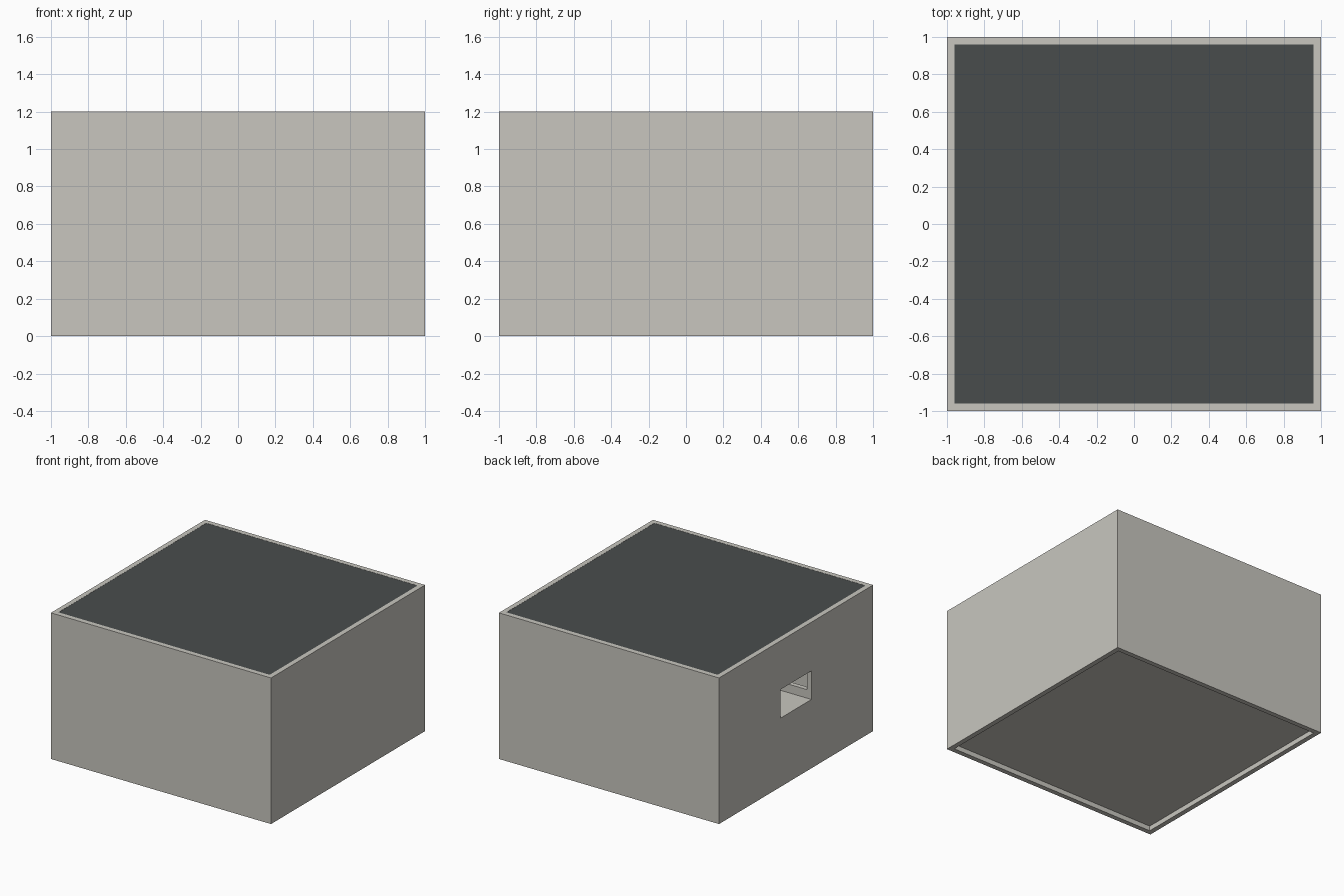
import bpy
import bmesh
from mathutils import Matrix

if "Cube" in bpy.data.objects:
    bpy.data.objects.remove(bpy.data.objects["Cube"])


def material(name, rgb):
    m = bpy.data.materials.new(name)
    m.diffuse_color = (*rgb, 1)
    m.use_nodes = True
    m.node_tree.nodes["Principled BSDF"].inputs["Base Color"].default_value = m.diffuse_color
    return m


STONE = material("pale_stone", (0.58, 0.565, 0.52))
DARK = material("dark_slate", (0.066, 0.073, 0.073))


def part(name, boxes, mat):
    """One object from boxes given as (x0, x1, y0, y1, z0, z1)."""
    bm = bmesh.new()
    for x0, x1, y0, y1, z0, z1 in boxes:
        centre = Matrix.Translation(((x0 + x1) / 2, (y0 + y1) / 2, (z0 + z1) / 2))
        size = Matrix.Diagonal((x1 - x0, y1 - y0, z1 - z0, 1))
        bmesh.ops.create_cube(bm, size=1, matrix=centre @ size)
    mesh = bpy.data.meshes.new(name)
    bm.to_mesh(mesh)
    bm.free()
    mesh.materials.append(mat)
    obj = bpy.data.objects.new(name, mesh)
    bpy.context.collection.objects.link(obj)
    return obj


T = 0.04            # wall thickness
IN = 1 - T          # inner wall position
H = 1.2             # height
W = 0.2             # half width of the opening and channels
Z0, Z1 = 0.565, 0.8  # opening bottom and top
CURB = 0.635        # top of the channel curbs

# Front and back walls, each with a seam at x = 0.2
for name, y0, y1 in (("front_wall", -1, -IN), ("back_wall", IN, 1)):
    part(name, [(-1, W, y0, y1, 0, H), (W, 1, y0, y1, 0, H)], STONE)

# Right wall
part("right_wall", [(IN, 1, -IN, IN, 0, H)], STONE)

# Left wall around its opening
part("left_wall", [
    (-1, -IN, -IN, -W, 0, H),
    (-1, -IN, W, IN, 0, H),
    (-1, -IN, -W, W, 0, Z0),
    (-1, -IN, -W, W, Z1, H)], STONE)

# Floor, raised a little above the bottom rim
part("floor", [(-IN, IN, -IN, IN, T, 2 * T)], STONE)

# Dark roof panel, flush with the wall tops
part("roof_panel", [(-IN, IN, -IN, IN, H - T, H - 0.001)], DARK)

# Crossing channel inside, level with the opening
part("channel_floor", [
    (-IN, IN, -W, W, Z0 - T, Z0),
    (-W, W, W, IN, Z0 - T, Z0),
    (-W, W, -IN, -W, Z0 - T, Z0)], STONE)

# Low curbs along both sides of each channel arm
curbs = []
for a0, a1 in ((-IN, -W), (W, IN)):
    for b0, b1 in ((-W - T, -W), (W, W + T)):
        curbs.append((a0, a1, b0, b1, Z0 - T, CURB))
        curbs.append((b0, b1, a0, a1, Z0 - T, CURB - 0.001))
part("channel_curbs", curbs, STONE)
